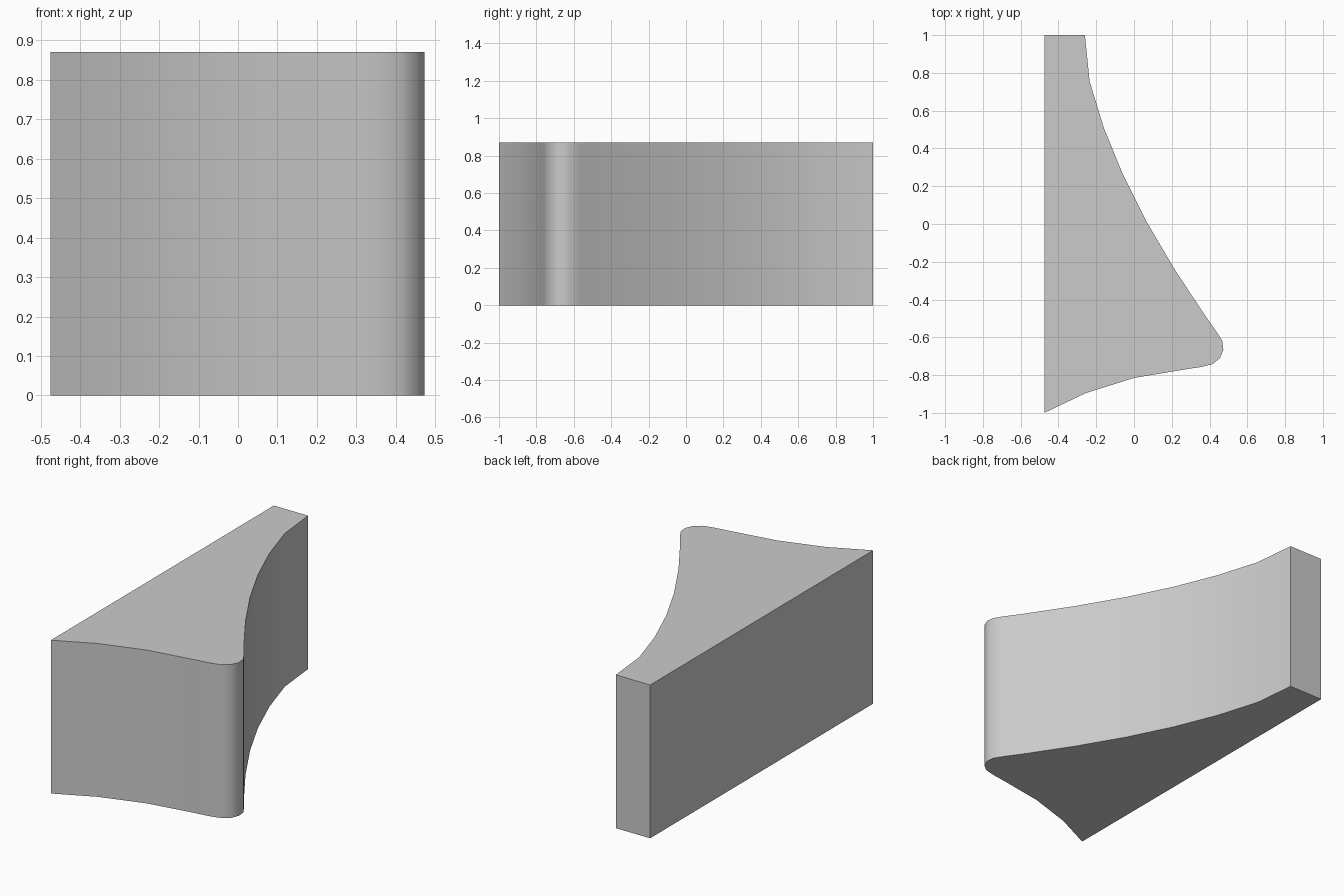
import bpy, bmesh, math

if "Cube" in bpy.data.objects:
    bpy.data.objects.remove(bpy.data.objects["Cube"])

HEIGHT = 0.87

# Plan outline: flat back, concave long flank, rounded nose, concave short flank
outline = [
    (-0.475, 1.0), (-0.475, -1.0),
    (-0.255, -0.895), (0.0, -0.815), (0.28, -0.768), (0.35, -0.758),
    (0.415, -0.742), (0.455, -0.71), (0.473, -0.667), (0.468, -0.62),
    (0.437, -0.57), (0.38, -0.49),
    (0.215, -0.24), (0.065, 0.015), (-0.06, 0.265), (-0.16, 0.51),
    (-0.235, 0.755), (-0.26, 1.0),
]

# Extrude the outline into a solid wedge
bm = bmesh.new()
base = bm.faces.new([bm.verts.new((x, y, 0)) for x, y in outline])
top = bmesh.ops.extrude_face_region(bm, geom=[base], use_keep_orig=True)
bmesh.ops.translate(bm, vec=(0, 0, HEIGHT),
                    verts=[g for g in top["geom"] if isinstance(g, bmesh.types.BMVert)])
bmesh.ops.recalc_face_normals(bm, faces=bm.faces)

mesh = bpy.data.meshes.new("curved_wedge")
bm.to_mesh(mesh)
bm.free()
wedge = bpy.data.objects.new("curved_wedge", mesh)
bpy.context.collection.objects.link(wedge)

# Smooth the curved flanks, keep the corners sharp
bpy.context.view_layer.objects.active = wedge
wedge.select_set(True)
bpy.ops.object.shade_smooth_by_angle(angle=math.radians(40))
